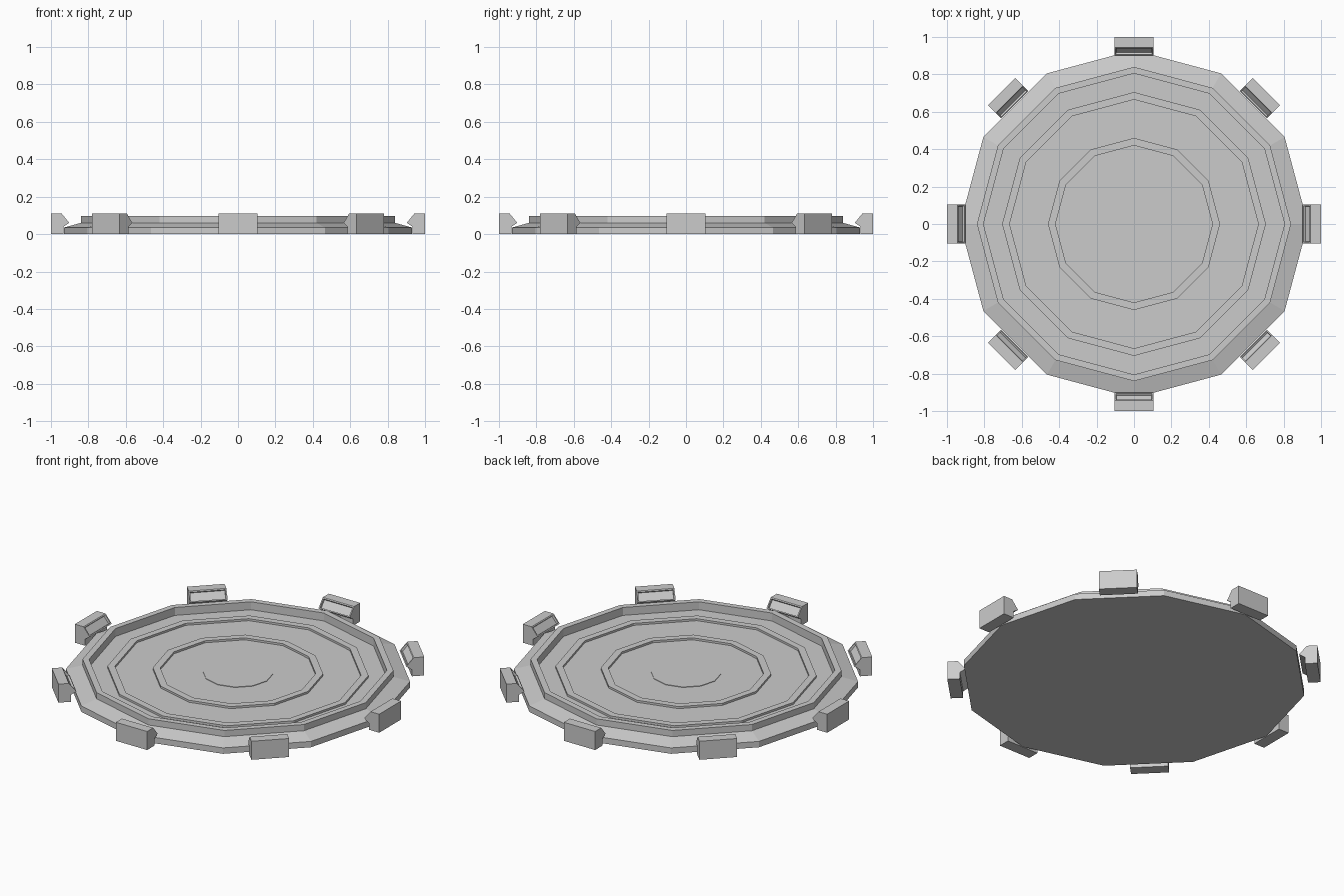
import bpy, bmesh, math
from mathutils import Matrix, Vector

cube = bpy.data.objects.get("Cube")
if cube:
    bpy.data.objects.remove(cube)

SIDES = 12

grey = bpy.data.materials.new("light_grey")
grey.use_nodes = True
colour = (0.6, 0.6, 0.6, 1)
grey.diffuse_color = colour
grey.node_tree.nodes["Principled BSDF"].inputs["Base Color"].default_value = colour


def finish(bm, name):
    bmesh.ops.recalc_face_normals(bm, faces=bm.faces)
    mesh = bpy.data.meshes.new(name)
    bm.to_mesh(mesh)
    bm.free()
    mesh.materials.append(grey)
    obj = bpy.data.objects.new(name, mesh)
    bpy.context.collection.objects.link(obj)
    return obj


def turned(name, profile):
    """Stack of twelve-sided rings, closed with a cap at both ends."""
    bm = bmesh.new()
    rings = []
    for r, z in profile:
        angles = [math.tau * i / SIDES for i in range(SIDES)]
        rings.append([bm.verts.new((r * math.cos(a), r * math.sin(a), z)) for a in angles])
    for low, high in zip(rings, rings[1:]):
        for i in range(SIDES):
            j = (i + 1) % SIDES
            bm.faces.new((low[i], low[j], high[j], high[i]))
    bm.faces.new(rings[0])
    bm.faces.new(rings[-1])
    return finish(bm, name)


# Platform: skirt, sloped shoulder, raised rim, two low ridges and centre disc
FLOOR, RIDGE = 0.05, 0.062
profile = [(0.93, 0), (0.93, 0.035), (0.84, 0.06), (0.84, 0.097), (0.805, 0.097), (0.805, FLOOR)]
for outer, inner in ((0.705, 0.665), (0.46, 0.42)):
    profile += [(outer, FLOOR), (outer, RIDGE), (inner, RIDGE), (inner, FLOOR)]
profile += [(0.19, FLOOR), (0.19, FLOOR + 0.003)]
turned("platform", profile)


# Edge blocks: extruded side profile with a framed slot in the sloped inner face
def edge_block(name, angle):
    outline = [(0.932, 0), (1, 0), (1, 0.11), (0.943, 0.11), (0.902, 0.06), (0.932, 0.04)]
    half = 0.103
    bm = bmesh.new()
    face = bm.faces.new([bm.verts.new((r, -half, z)) for r, z in outline])
    moved = bmesh.ops.extrude_face_region(bm, geom=[face])["geom"]
    verts = [v for v in moved if isinstance(v, bmesh.types.BMVert)]
    bmesh.ops.translate(bm, vec=(0, 2 * half, 0), verts=verts)
    bmesh.ops.recalc_face_normals(bm, faces=bm.faces)
    slope = max(bm.faces, key=lambda f: f.normal.dot(Vector((-1, 0, 1))))
    bmesh.ops.inset_individual(bm, faces=[slope], thickness=0.01)
    bmesh.ops.inset_individual(bm, faces=[slope], thickness=0.002, depth=-0.012)
    bmesh.ops.inset_individual(bm, faces=[slope], thickness=0.008)
    bmesh.ops.transform(bm, matrix=Matrix.Rotation(angle, 4, "Z"), verts=bm.verts)
    finish(bm, name)


for i in range(8):
    edge_block(f"edge_block_{i + 1}", i * math.tau / 8)
